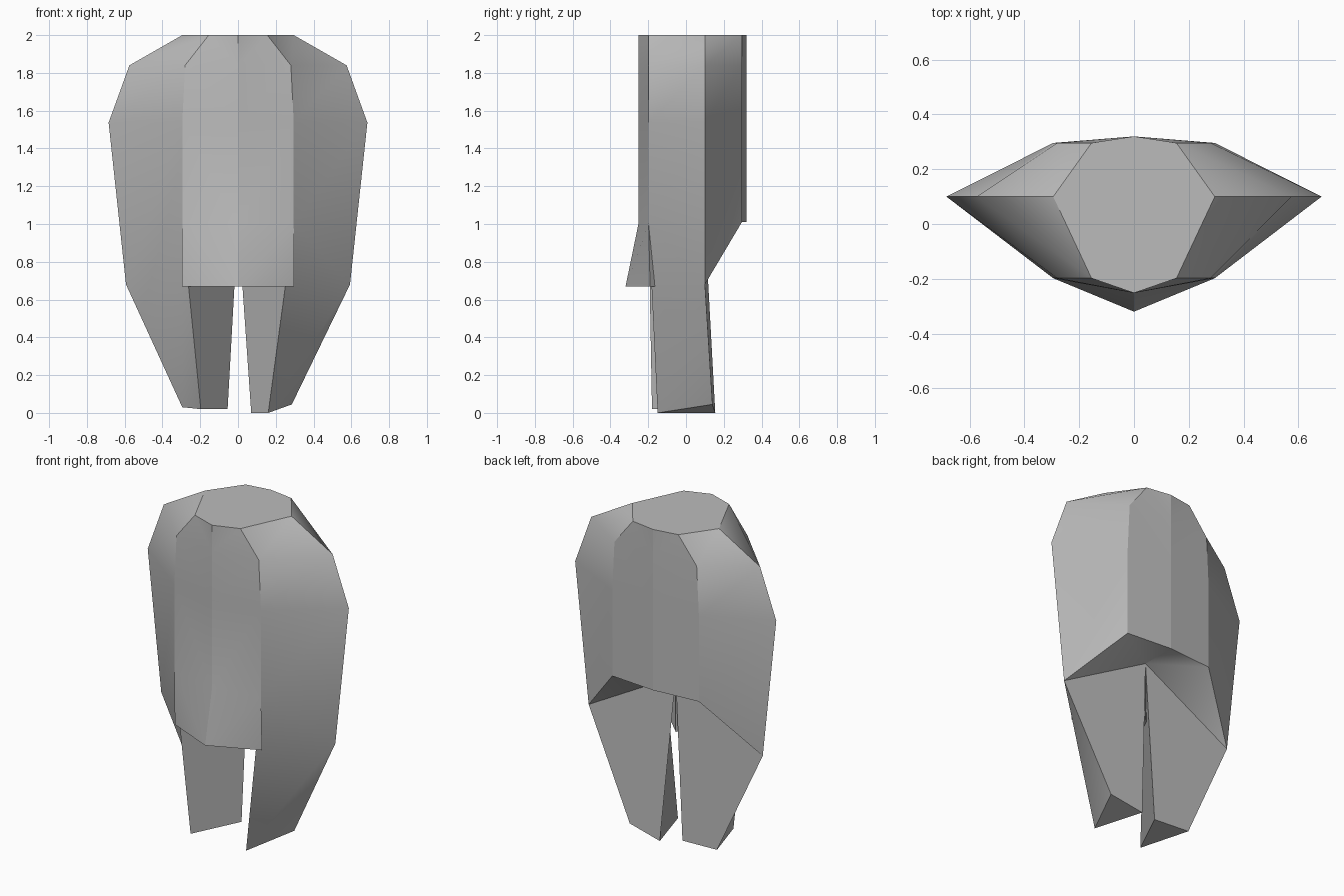
import bpy
from mathutils import Vector

cube = bpy.data.objects.get("Cube")
if cube:
    bpy.data.objects.remove(cube, do_unlink=True)

grey = bpy.data.materials.new("mid_grey")
grey.use_nodes = True
grey.diffuse_color = (0.5, 0.5, 0.5, 1)
grey.node_tree.nodes["Principled BSDF"].inputs["Base Color"].default_value = (0.5, 0.5, 0.5, 1)


def sheet(name, points, faces, inside, smooth=False):
    """Add a faceted sheet whose faces look away from the inside point."""
    points = [Vector(p) for p in points]
    oriented = []
    for face in faces:
        corners = [points[i] for i in face]
        normal = Vector()
        for a, b in zip(corners, corners[1:] + corners[:1]):
            normal += a.cross(b)
        centre = sum(corners, Vector()) / len(corners)
        outward = normal.dot(centre - Vector(inside)) > 0
        oriented.append(face if outward else face[::-1])
    mesh = bpy.data.meshes.new(name)
    mesh.from_pydata(points, [], oriented)
    mesh.materials.append(grey)
    for polygon in mesh.polygons:
        polygon.use_smooth = smooth
    mesh.update()
    obj = bpy.data.objects.new(name, mesh)
    bpy.context.collection.objects.link(obj)


def strip(name, path_a, path_b, rising):
    """Bridge two paths with smooth triangles; rising picks the diagonal."""
    n = len(path_a)
    faces = []
    for i in range(n - 1):
        a, b, c, d = i, i + 1, n + i + 1, n + i
        faces += [(a, b, d), (b, c, d)] if rising else [(a, b, c), (a, c, d)]
    sheet(name, path_a + path_b, faces, (0, 0.05, 1.2), smooth=True)


def mirrored(path, side):
    return [(side * x, y, z) for x, y, z in path]


# Vertical outlines of one half of the torso, from the top down
levels = [2, 1.84, 1.537]
seam_x = [0.155, 0.28, 0.295]
rim_x = [0.295, 0.575, 0.685]
front_seam = [(x, -0.198, z) for x, z in zip(seam_x, levels)] + [(0.295, -0.198, 1.0)]
back_seam = [(x, 0.296, z) for x, z in zip(seam_x, levels)] + [(0.295, 0.296, 1.01)]
rim = [(x, 0.1, z) for x, z in zip(rim_x, levels)] + [(0.593, 0.1, 0.68)]
front_mid = [(0, -0.252, z) for z in levels + [1.0]]
back_mid = [(0, 0.32, z) for z in levels + [1.01]]
crotch = (0, 0.1, 1.01)

# Lower edge of the flared front flap, and the back of its block
flap_corner = (0.297, -0.19, 0.67)
flap_mid = (0, -0.32, 0.67)
flap_back = (0, 0.1, 0.67)

# Flat top
top = [front_mid[0], front_seam[0], rim[0], back_seam[0], back_mid[0]]
top += mirrored(top[3:0:-1], -1)
sheet("top_cap", top, [tuple(range(len(top)))], (0, 0, 1))

# Bottom corners of each leg: front, outer, inner
feet = {
    "left": (1, (0.16, -0.15, 0), (0.285, 0.14, 0.045), (0.07, 0.155, 0)),
    "right": (-1, (-0.197, -0.18, 0.02), (-0.295, 0.12, 0.03), (-0.055, 0.113, 0.02)),
}
for label, (side, foot_front, foot_outer, foot_inner) in feet.items():
    fs, bs, edge = (mirrored(p, side) for p in (front_seam, back_seam, rim))
    corner = mirrored([flap_corner], side)[0]

    # Front panel with its flap, and back panel
    strip(label + "_front_panel", front_mid + [flap_mid], fs + [corner], True)
    strip(label + "_back_panel", back_mid, bs, True)

    # Side shells; the front one runs on down the leg
    strip(label + "_front_side", fs + [foot_front], edge + [foot_outer], side > 0)
    strip(label + "_back_side", edge, bs, side > 0)

    # Underside of the torso
    sheet(label + "_underside", [crotch, back_mid[-1], bs[-1], edge[-1]],
          [(0, 1, 2), (0, 2, 3)], (0, 0.05, 1.6), smooth=True)

    # Block behind the flap, hidden between the legs
    sheet(label + "_flap_block", [crotch, fs[-1], corner, flap_back, flap_mid],
          [(0, 1, 2, 3), (2, 3, 4)], (0, -0.15, 0.85))

    # Inner and back faces of the leg, and its sole
    sheet(label + "_leg", [fs[-1], crotch, edge[-1], foot_front, foot_inner, foot_outer],
          [(0, 1, 4, 3), (1, 2, 5, 4), (3, 4, 5)], (side * 0.24, 0.02, 0.5))
